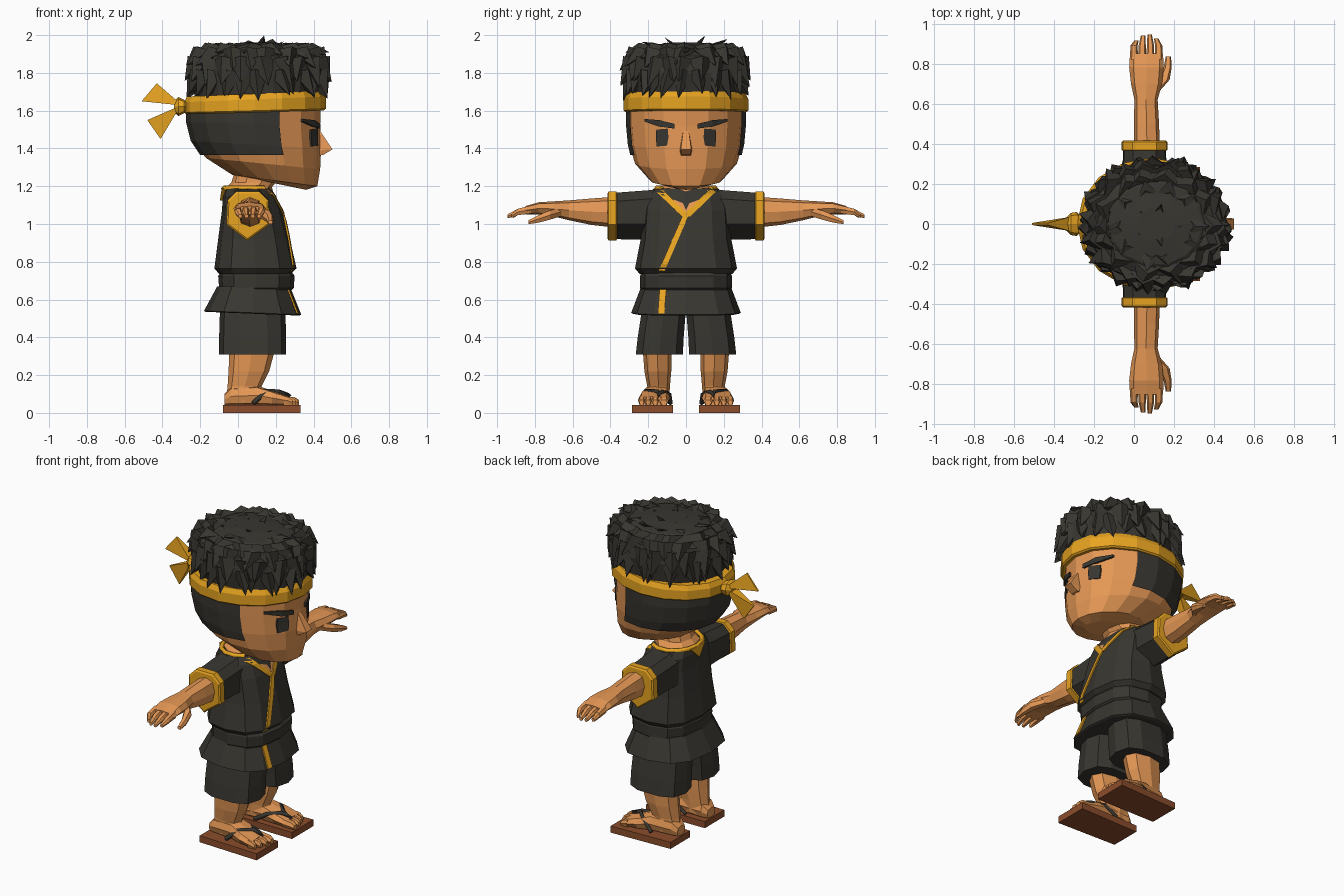
import bpy, bmesh, random
from math import sin, cos, pi, copysign
from mathutils import Vector
from mathutils.bvhtree import BVHTree

random.seed(4)


def material(name, rgb):
    m = bpy.data.materials.new(name)
    m.diffuse_color = (*rgb, 1)
    return m


SKIN = material("skin", (0.78, 0.31, 0.09))
DARK = material("charcoal", (0.04, 0.037, 0.03))
GOLD = material("gold", (0.80, 0.37, 0.015))
WOOD = material("wood", (0.26, 0.075, 0.025))


def finish(name, data, mat, mirror):
    data.materials.append(mat)
    ob = bpy.data.objects.new(name, data)
    bpy.context.collection.objects.link(ob)
    if mirror:
        mod = ob.modifiers.new("mirror", 'MIRROR')
        mod.use_axis = (False, True, False)
        mod.use_mirror_merge = False
    return ob


def solid(name, verts, faces, mat, mirror=False):
    me = bpy.data.meshes.new(name)
    me.from_pydata(verts, [], faces)
    bm = bmesh.new()
    bm.from_mesh(me)
    bmesh.ops.recalc_face_normals(bm, faces=bm.faces)
    bm.to_mesh(me)
    bm.free()
    finish(name, me, mat, mirror)
    return BVHTree.FromPolygons([Vector(v) for v in verts], faces)


def ring(ax, pos, a0, a1, b0, b1, n=8, p=0.8, tilt=0):
    """Rounded cross-section across an axis, spanning a0..a1 and b0..b1."""
    pts = []
    for i in range(n):
        c, s = cos(2 * pi * i / n), sin(2 * pi * i / n)
        c, s = copysign(abs(c) ** p, c), copysign(abs(s) ** p, s)
        a, b, w = (a0 + a1 + (a1 - a0) * c) / 2, (b0 + b1 + (b1 - b0) * s) / 2, pos + tilt * c
        pts.append({'x': (w, a, b), 'y': (a, w, b), 'z': (a, b, w)}[ax])
    return pts


def loft(name, rings, mat, mirror=False, closed=True):
    n = len(rings[0])
    faces = [(k * n + i, k * n + (i + 1) % n, (k + 1) * n + (i + 1) % n, (k + 1) * n + i)
             for k in range(len(rings) - 1) for i in range(n if closed else n - 1)]
    if closed:
        faces += [tuple(range(n))[::-1], tuple(range(len(rings) * n - n, len(rings) * n))]
    return solid(name, [v for r in rings for v in r], faces, mat, mirror)


def stack(name, rows, mat, n=12, p=0.75):
    """Body part from rows of (z, back x, front x, half width, tilt)."""
    return loft(name, [ring('z', z, xb, xf, -w, w, n, p, t) for z, xb, xf, w, t in rows], mat)


def patch(name, rows, tree, mat, mirror=False, lift=0.008):
    """Raised panel projected on the front of a surface; rows of two (y, z) points."""
    def hit(y, z):
        h = tree.ray_cast(Vector((2, y, z)), Vector((-1, 0, 0)))[0]
        return h.x if h else 0.12
    loft(name, [[(hit(*a) + lift, *a), (hit(*b) + lift, *b), (hit(*b) - 0.03, *b), (hit(*a) - 0.03, *a)]
                for a, b in rows], mat, mirror)


def strip(name, start, end, w, tree, mat):
    rows = []
    for i in range(9):
        y, z = (s + (e - s) * i / 8 for s, e in zip(start, end))
        rows.append(((y - w / 2, z), (y + w / 2, z)))
    patch(name, rows, tree, mat)


def tube(name, pts, r, mat, mirror=False):
    cu = bpy.data.curves.new(name, 'CURVE')
    cu.dimensions, cu.bevel_depth, cu.bevel_resolution, cu.use_fill_caps = '3D', r, 0, True
    sp = cu.splines.new('POLY')
    sp.points.add(len(pts) - 1)
    for q, co in zip(sp.points, pts):
        q.co = (*co, 1)
    finish(name, cu, mat, mirror)


# Head and face
head = stack("head", [(1.213, 0.05, 0.36, 0.09, -0.032), (1.23, -0.03, 0.42, 0.19, -0.03),
                      (1.32, -0.17, 0.435, 0.27, -0.03), (1.42, -0.24, 0.44, 0.30, -0.02),
                      (1.53, -0.265, 0.435, 0.31, -0.01), (1.66, -0.27, 0.44, 0.31, 0)], SKIN, 16, 1)
loft("nose", [[(0.42, -0.012, 1.51), (0.42, 0.012, 1.51), (0.43, 0.014, 1.5), (0.43, -0.014, 1.5)],
              [(0.4, -0.035, 1.39), (0.4, 0.035, 1.39), (0.5, 0.028, 1.395), (0.5, -0.028, 1.395)],
              [(0.4, -0.03, 1.36), (0.4, 0.03, 1.36), (0.45, 0.024, 1.365), (0.45, -0.024, 1.365)]], SKIN)
patch("eye", [((0.10, 1.415), (0.155, 1.41)), ((0.093, 1.46), (0.16, 1.46)), ((0.097, 1.505), (0.157, 1.5))],
      head, DARK, True)
patch("eyebrow", [((0.06, 1.505), (0.06, 1.53)), ((0.14, 1.515), (0.14, 1.55)), ((0.22, 1.542), (0.22, 1.556))],
      head, DARK, True, 0.014)
# Shaved hair on the sides and back
loft("undercut", [ring('z', z, xb, xf, -w, w, 16, 1, t)[3:14] for z, xb, xf, w, t in
                  [(1.365, -0.2, 0.44, 0.295, 0), (1.42, -0.25, 0.445, 0.308, -0.02),
                   (1.53, -0.275, 0.44, 0.318, -0.01), (1.62, -0.278, 0.445, 0.318, 0)]], DARK, closed=False)

# Headband with knot and tails
stack("headband", [(1.592, -0.275, 0.455, 0.32, 0.01), (1.60, -0.285, 0.465, 0.33, 0.01),
                   (1.66, -0.285, 0.465, 0.33, 0.015), (1.69, -0.27, 0.45, 0.315, 0.015)], GOLD, 16, 1)
loft("headband_knot", [ring('x', x, -w, w, 1.622 - h, 1.622 + h, 8) for x, w, h in
                       [(-0.26, 0.03, 0.02), (-0.285, 0.06, 0.035), (-0.315, 0.055, 0.05), (-0.34, 0.03, 0.03)]], GOLD)
for name, za, zb, far, near in [("upper_tail", 1.63, 1.65, (-0.51, 1.65), (-0.43, 1.745)),
                                ("lower_tail", 1.60, 1.62, (-0.41, 1.45), (-0.48, 1.55))]:
    loft(name, [[(x, s * w, z) for x, z, s in [(*a, 1), (*b, 1), (*b, -1), (*a, -1)]]
                for a, b, w in [((-0.32, za), (-0.32, zb), 0.035), (far, near, 0.005)]], GOLD)

# Spiky hair: a cap covered in layered tufts
HX, RX, RY = 0.11, 0.385, 0.34
stack("hair_cap", [(z, HX - RX * r, HX + RX * r, RY * r, 0) for z, r in
                   [(1.67, 0.88), (1.8, 0.93), (1.89, 0.87), (1.945, 0.6), (1.96, 0.25)]], DARK, 14, 1)
verts, faces = [], []
for zb, rb, zt, rt, count in [(1.80, 0.86, 1.675, 1.0, 24), (1.87, 0.86, 1.745, 1.03, 20), (1.92, 0.78, 1.83, 1.03, 18),
                              (1.94, 0.62, 1.895, 0.96, 14), (1.94, 0.4, 1.965, 0.68, 10), (1.93, 0.12, 1.985, 0.32, 5)]:
    for i in range(count):
        t = 2 * pi * (i + random.uniform(-0.3, 0.3)) / count
        dt = 0.75 * 2 * pi / count
        tip, zj = rt + random.uniform(-0.06, 0.03), random.uniform(-0.025, 0.015)
        k = len(verts)
        for ang, r, z in [(t - dt, rb, zb), (t, rb + 0.12, zb + 0.02), (t + dt, rb, zb),
                          (t, rb * 0.75, zb - 0.05), (t + random.uniform(-0.12, 0.12), tip, zt + zj)]:
            verts.append((HX + RX * r * cos(ang), RY * r * sin(ang), z))
        faces += [(k, k + 1, k + 4), (k + 1, k + 2, k + 4), (k + 2, k + 3, k + 4), (k + 3, k, k + 4),
                  (k + 3, k + 2, k + 1, k)]
solid("hair_tufts", verts, faces, DARK)

# Neck and jacket
stack("neck", [(1.15, -0.07, 0.19, 0.15, 0), (1.195, -0.06, 0.18, 0.135, 0),
               (1.22, -0.035, 0.2, 0.115, 0), (1.3, -0.01, 0.2, 0.11, 0)], SKIN, 10, 0.9)
jacket = stack("jacket", [(0.735, -0.10, 0.28, 0.245, 0), (0.765, -0.125, 0.31, 0.27, 0), (0.92, -0.105, 0.275, 0.24, 0),
                          (1.07, -0.085, 0.235, 0.23, 0), (1.15, -0.08, 0.2, 0.215, 0),
                          (1.188, -0.07, 0.175, 0.17, 0)], DARK)
patch("open_neck", [((-0.003, 1.05), (0.003, 1.05)), ((-0.06, 1.11), (0.06, 1.11)), ((-0.12, 1.18), (0.12, 1.18))],
      jacket, SKIN, lift=0.005)
strip("left_lapel_trim", (0.145, 1.18), (0, 1.04), 0.045, jacket, GOLD)
strip("right_lapel_trim", (-0.145, 1.18), (0, 1.04), 0.045, jacket, GOLD)
strip("jacket_edge_trim", (0, 1.05), (-0.13, 0.75), 0.032, jacket, GOLD)
tube("collar_trim", [(0.06 + 0.135 * cos(t), 0.16 * sin(t), 1.187) for t in
                     [pi * (0.3 + 1.4 * i / 10) for i in range(11)]], 0.016, GOLD)
loft("collar_back_point", [[(x, y, 1.19), (x, -y, 1.19), (x - 0.01, -0.004, 1.125), (x - 0.01, 0.004, 1.125)]
                           for x, y in [(-0.086, 0.07), (-0.06, 0.07)]], GOLD)
stack("belt", [(0.65, -0.09, 0.285, 0.235, 0), (0.66, -0.10, 0.295, 0.243, 0),
               (0.725, -0.105, 0.3, 0.243, 0), (0.745, -0.09, 0.285, 0.235, 0)], DARK)
skirt = stack("jacket_skirt", [(0.525, -0.17, 0.325, 0.28, -0.01), (0.53, -0.18, 0.335, 0.29, -0.01),
                               (0.67, -0.11, 0.275, 0.237, 0)], DARK)
strip("skirt_trim", (-0.122, 0.655), (-0.132, 0.525), 0.035, skirt, GOLD)

# Sleeves and cuffs
SECTION = [(-0.055, 1.0), (0.05, 0.92), (0.16, 1.0), (0.155, 1.12), (0.11, 1.165), (-0.005, 1.165), (-0.05, 1.12)]


def sleeve_ring(y, g, rise=0):
    return [(0.052 + (x - 0.052) * g, y, 1.045 + (z - 1.045) * g + (rise if z > 1.1 else 0)) for x, z in SECTION]


loft("sleeve", [sleeve_ring(0.14, 1.05, 0.015), sleeve_ring(0.2, 1.03, 0.01), sleeve_ring(0.38, 1.0)], DARK, True)
loft("cuff", [sleeve_ring(0.365, 1.0), sleeve_ring(0.37, 1.06), sleeve_ring(0.41, 1.06), sleeve_ring(0.416, 0.98)],
     GOLD, True)

# Arms, hands, fingers and thumb
loft("arm_and_palm", [ring('y', *r) for r in
                      [(0.36, 0, 0.13, 0.98, 1.145), (0.5, 0, 0.125, 0.995, 1.135), (0.62, 0.002, 0.118, 1.02, 1.125),
                       (0.70, -0.015, 0.14, 1.04, 1.12), (0.78, -0.024, 0.148, 1.05, 1.115),
                       (0.85, -0.02, 0.145, 1.05, 1.095)]], SKIN, True)
for i, reach in enumerate([0.915, 0.94, 0.945, 0.925]):
    x = 0.0 + 0.041 * i
    xt = 0.062 + (x - 0.062) * 0.8
    loft(f"finger_{i + 1}", [ring('y', 0.82, x - 0.02, x + 0.02, 1.053, 1.1, 6),
                             ring('y', 0.89, x - 0.018, x + 0.018, 1.045, 1.083, 6),
                             ring('y', reach, xt - 0.011, xt + 0.011, 1.03, 1.052, 6)], SKIN, True)
loft("thumb", [ring('y', 0.66, 0.08, 0.125, 1.04, 1.09, 6), ring('y', 0.72, 0.12, 0.178, 1.02, 1.075, 6),
               ring('y', 0.78, 0.148, 0.188, 1.005, 1.05, 6), ring('y', 0.835, 0.158, 0.185, 0.998, 1.02, 6)], SKIN, True)

# Shorts and legs
loft("shorts_leg", [ring('z', 0.31, -0.10, 0.255, 0.012, 0.27, 10, 0.7), ring('z', 0.4, -0.10, 0.255, 0.008, 0.26, 10, 0.7),
                    ring('z', 0.56, -0.095, 0.25, -0.005, 0.235, 10, 0.7)], DARK, True)
loft("leg", [ring('z', 0.06, -0.065, 0.13, 0.09, 0.21), ring('z', 0.14, -0.055, 0.125, 0.085, 0.205),
             ring('z', 0.22, -0.05, 0.165, 0.078, 0.22), ring('z', 0.35, -0.045, 0.2, 0.075, 0.23)], SKIN, True)

# Feet, toes and sandals
loft("foot", [ring('x', *r, 8, 0.65) for r in
              [(-0.072, 0.11, 0.19, 0.04, 0.10), (-0.04, 0.09, 0.21, 0.04, 0.135), (0.10, 0.088, 0.225, 0.04, 0.145),
               (0.18, 0.085, 0.25, 0.04, 0.118), (0.265, 0.09, 0.255, 0.04, 0.088)]], SKIN, True)
for i, (y, w, reach) in enumerate([(0.117, 0.026, 0.322), (0.163, 0.019, 0.318), (0.2, 0.018, 0.305), (0.235, 0.018, 0.288)]):
    loft(f"toe_{i + 1}", [ring('x', 0.24, y - w, y + w, 0.04, 0.092, 6),
                          ring('x', reach - 0.02, y - w, y + w, 0.04, 0.085, 6),
                          ring('x', reach, y - w * 0.7, y + w * 0.7, 0.04, 0.07, 6)], SKIN, True)
loft("sandal_sole", [[(x, y, z) for x, y in [(-0.08, 0.075), (0.33, 0.07), (0.33, 0.285), (-0.08, 0.27)]]
                     for z in (0, 0.042)], WOOD, True)
tube("sandal_strap", [(0.06, 0.083, 0.05), (0.14, 0.09, 0.10), (0.215, 0.13, 0.112), (0.27, 0.145, 0.092),
                      (0.215, 0.148, 0.112), (0.15, 0.215, 0.115), (0.08, 0.235, 0.05)], 0.013, DARK, True)
